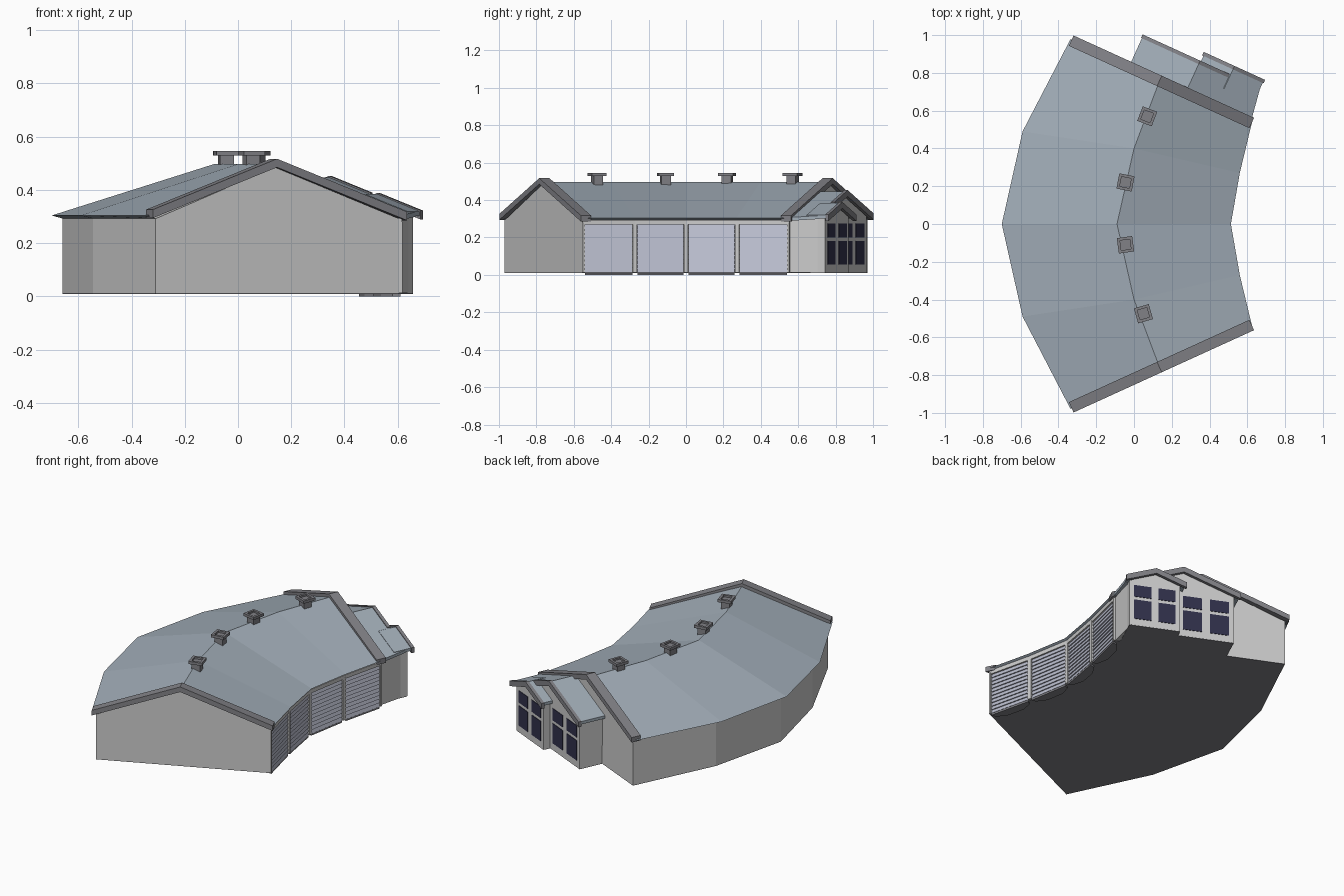
import bpy, bmesh, math
from mathutils import Vector

if "Cube" in bpy.data.objects:
    bpy.data.objects.remove(bpy.data.objects["Cube"])


def mat(name, c):
    m = bpy.data.materials.new(name)
    m.diffuse_color = (*c, 1)
    m.use_nodes = True
    m.node_tree.nodes["Principled BSDF"].inputs["Base Color"].default_value = m.diffuse_color
    return m


WALL = mat("pale_wall", (.60, .61, .62))
ROOF = mat("slate_roof", (.36, .42, .48))
TRIM = mat("dark_trim", (.22, .22, .24))
DOOR = mat("door_slats", (.48, .50, .60))
GLASS = mat("window_glass", (.03, .03, .07))
N, U = Vector((.415, .91, 0)), Vector((.91, -.415, 0))


def F(s, n, z, m=1):
    """End-wall frame: s along the gable, n outward; m=-1 mirrors to the front."""
    p = U * s + N * n
    return Vector((p.x, p.y * m, z))


def loft(name, sections, m, closed=True, caps=True):
    bm = bmesh.new()
    rows = [[bm.verts.new(p) for p in sec] for sec in sections]
    k = len(rows[0])
    for a, b in zip(rows, rows[1:]):
        for i in range(k if closed else k - 1):
            j = (i + 1) % k
            bm.faces.new((a[i], a[j], b[j], b[i]))
    if caps:
        bm.faces.new(rows[0])
        bm.faces.new(rows[-1][::-1])
    bmesh.ops.recalc_face_normals(bm, faces=bm.faces)
    me = bpy.data.meshes.new(name)
    bm.to_mesh(me)
    bm.free()
    me.materials.append(m)
    ob = bpy.data.objects.new(name, me)
    bpy.context.collection.objects.link(ob)
    return ob


def prism(name, prof, n0, n1, m, side=1, back=None):
    """Extrude an (s, z) profile along the end-wall normal."""
    return loft(name, [[F(s, n0, z, side) for s, z in (back or prof)],
                       [F(s, n1, z, side) for s, z in prof]], m)


def box(name, c, dx, dy, z0, z1, ang, m):
    ca, sa = math.cos(ang), math.sin(ang)
    def ring(z):
        return [(c[0] + x * ca - y * sa, c[1] + x * sa + y * ca, z)
                for x, y in ((-dx, -dy), (dx, -dy), (dx, dy), (-dx, dy))]
    return loft(name, [ring(z0), ring(z1)], m)


def chevron(l, c, r, top, slope, th):
    zl, zr = top - slope * (c - l), top - slope * (r - c)
    return [(l, zl), (c, top), (r, zr), (r, zr - th), (c, top - th), (l, zl - th)]


def mirrored(pts):
    """Front-to-centre plan points, continued to the back."""
    return pts + [(x, -y) for x, y in pts[-2::-1]]


# Curved hall: five radial stations
w_out = mirrored([(-.31, -.97), (-.43, -.725), (-.545, -.48), (-.605, -.24), (-.66, 0)][::2])
ridge = mirrored([(.138, -.766), (0, -.40), (-.09, 0)])
w_in = mirrored([(.605, -.555), (.538, -.275), (.49, 0)])
e_out = mirrored([(-.337, -.977), (-.59, -.49), (-.70, 0)])
e_in = mirrored([(.625, -.54), (.56, -.27), (.513, 0)])
loft("hall_walls", [[(*o, .012), (*o, .292), (*r, .485), (*i, .292), (*i, .012)]
                    for o, r, i in zip(w_out, ridge, w_in)], WALL)
loft("hall_roof", [[(*o, .293), (*eo, .304), (*r, .497), (*ei, .304), (*i, .293)]
                   for o, eo, r, ei, i in zip(w_out, e_out, ridge, e_in, w_in)],
     ROOF, closed=False, caps=False)
loft("hall_floor", [[(*o, .010), (*o, .013), (*i, .013), (*i, .010)]
                    for o, i in zip(w_out, w_in)], TRIM)

# Raised gable copings at both ends
for side, nm in ((-1, "front"), (1, "back")):
    prism(nm + "_gable_coping", chevron(-.705, -.192, .345, .517, .372, .032),
          .715, .775, TRIM, side)

# Back annexes: stepped gabled bays
prism("large_annex_walls", [(-.34, .012), (-.34, .315), (-.04, .43), (.29, .302), (.29, .012)],
      .72, .905, WALL, back=[(-.34, .012), (-.34, .315), (-.04, .43), (.325, .30), (.325, .012)])
prism("small_annex_walls", [(-.01, .012), (-.01, .315), (.137, .37), (.29, .302), (.29, .012)],
      .85, .95, WALL)
prism("large_annex_roof", chevron(-.37, -.04, .31, .447, .372, .018), .74, .925, ROOF,
      back=chevron(-.37, -.04, .34, .447, .372, .018))
prism("small_annex_roof", chevron(-.035, .137, .31, .384, .372, .018), .85, .975, ROOF)
prism("large_annex_bargeboard", chevron(-.375, -.04, .13, .453, .372, .034), .912, .932, TRIM)
prism("small_annex_bargeboard", chevron(-.042, .137, .315, .389, .372, .034), .962, .982, TRIM)
for nm, s0, n1 in (("large", -.34, .904), ("small", -.01, .949)):
    prism(nm + "_annex_floor", [(s0, .010), (.29, .010), (.29, .013), (s0, .013)], .75, n1, TRIM)

# Annex windows: two columns by two rows on each bay
for nm, s0, s1, n in (("large", -.34, -.01, .905), ("small", -.01, .29, .95)):
    w = s1 - s0
    for f0, f1 in ((.09, .43), (.57, .91)):
        for z0, z1 in ((.055, .18), (.20, .275)):
            a, b = s0 + f0 * w, s0 + f1 * w
            prism(nm + "_annex_window", [(a, z0), (b, z0), (b, z1), (a, z1)], n - .01, n + .003, GLASS)

# Slatted doors, sill plates and posts along the inner curve
for k, (a, b) in enumerate(zip(w_in, w_in[1:])):
    a, b = Vector((*a, 0)), Vector((*b, 0))
    d = (b - a).normalized()
    out = Vector((d.y, -d.x, 0))
    L = (b - a).length
    prof, rows = [(-.004, .27), (-.004, .012)], 11
    for i in range(rows):
        z = .012 + i * .258 / rows
        prof += [(.009, z), (.002, z + .258 / rows)]
    loft(f"door_{k}", [[a + d * t + out * o + Vector((0, 0, z)) for o, z in prof]
                       for t in (.05 * L, .95 * L)], DOOR)
    plan = [(.05, .008), (.95, .008), (.92, -.02), (.7, -.05), (.3, -.05), (.08, -.02)]
    loft(f"door_sill_{k}", [[a + d * L * t + out * o + Vector((0, 0, z)) for t, o in plan]
                            for z in (0, .011)], TRIM)
    ang = math.atan2(d.y, d.x)
    box(f"door_lintel_{k}", (a + b) / 2 + out * .005, L / 2, .007, .27, .294, ang, WALL)
    for t in (.022, .978):
        box(f"door_post_{k}", a + d * L * t + out * .005, .022 * L, .008, .012, .28, ang, WALL)

# Ridge vents with recessed caps
for k, (x, y, deg) in enumerate([(.07, .57, -21), (-.045, .22, -11), (-.045, -.11, 8), (.05, -.475, 16)]):
    ang = math.radians(deg)
    box(f"vent_shaft_{k}", (x, y), .026, .026, .45, .53, ang, TRIM)
    def ring(h, z):
        return [(x + h * (p * math.cos(ang) - q * math.sin(ang)),
                 y + h * (p * math.sin(ang) + q * math.cos(ang)), z)
                for p, q in ((-1, -1), (1, -1), (1, 1), (-1, 1))]
    loft(f"vent_cap_{k}", [ring(.024, .529), ring(.041, .529), ring(.041, .546),
                           ring(.026, .546), ring(.026, .535)], TRIM)
